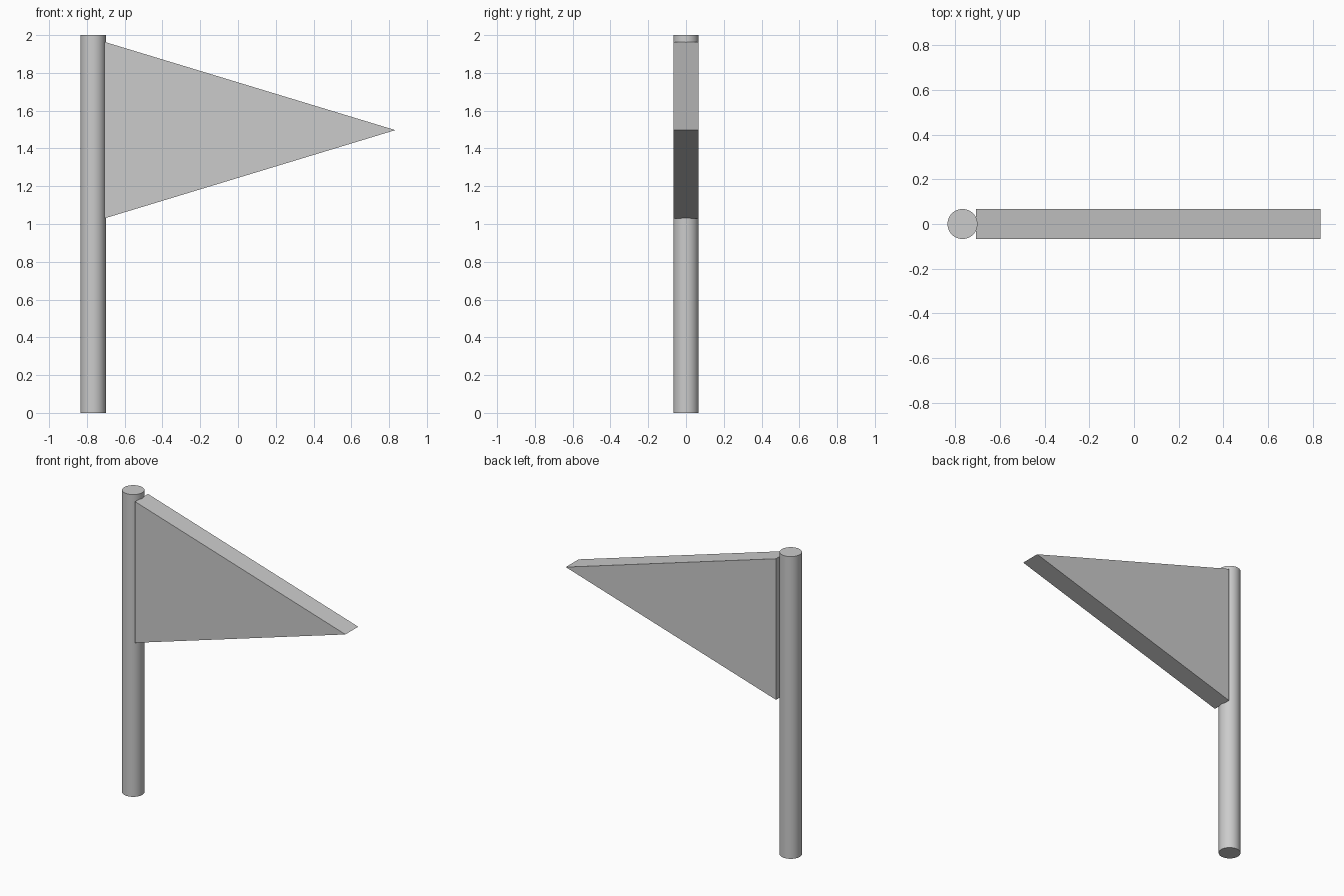
import bpy
import bmesh

if "Cube" in bpy.data.objects:
    bpy.data.objects.remove(bpy.data.objects["Cube"])

R = 0.067          # pole radius and half the pennant thickness
POLE_X = -0.767

# Round pole
bpy.ops.mesh.primitive_cylinder_add(vertices=64, radius=R, depth=2.0,
                                    location=(POLE_X, 0, 1.0))
pole = bpy.context.object
pole.name = "pole"
bpy.ops.object.shade_smooth_by_angle()

# Triangular pennant: side profile extruded through its thickness
profile = [(-0.706, 1.03), (0.833, 1.497), (-0.706, 1.964)]
bm = bmesh.new()
face = bm.faces.new([bm.verts.new((x, -R, z)) for x, z in profile])
ext = bmesh.ops.extrude_face_region(bm, geom=[face])
bmesh.ops.translate(bm, vec=(0, 2 * R, 0),
                    verts=[g for g in ext["geom"] if isinstance(g, bmesh.types.BMVert)])
bmesh.ops.recalc_face_normals(bm, faces=bm.faces[:])
mesh = bpy.data.meshes.new("pennant")
bm.to_mesh(mesh)
bm.free()
pennant = bpy.data.objects.new("pennant", mesh)
bpy.context.collection.objects.link(pennant)
